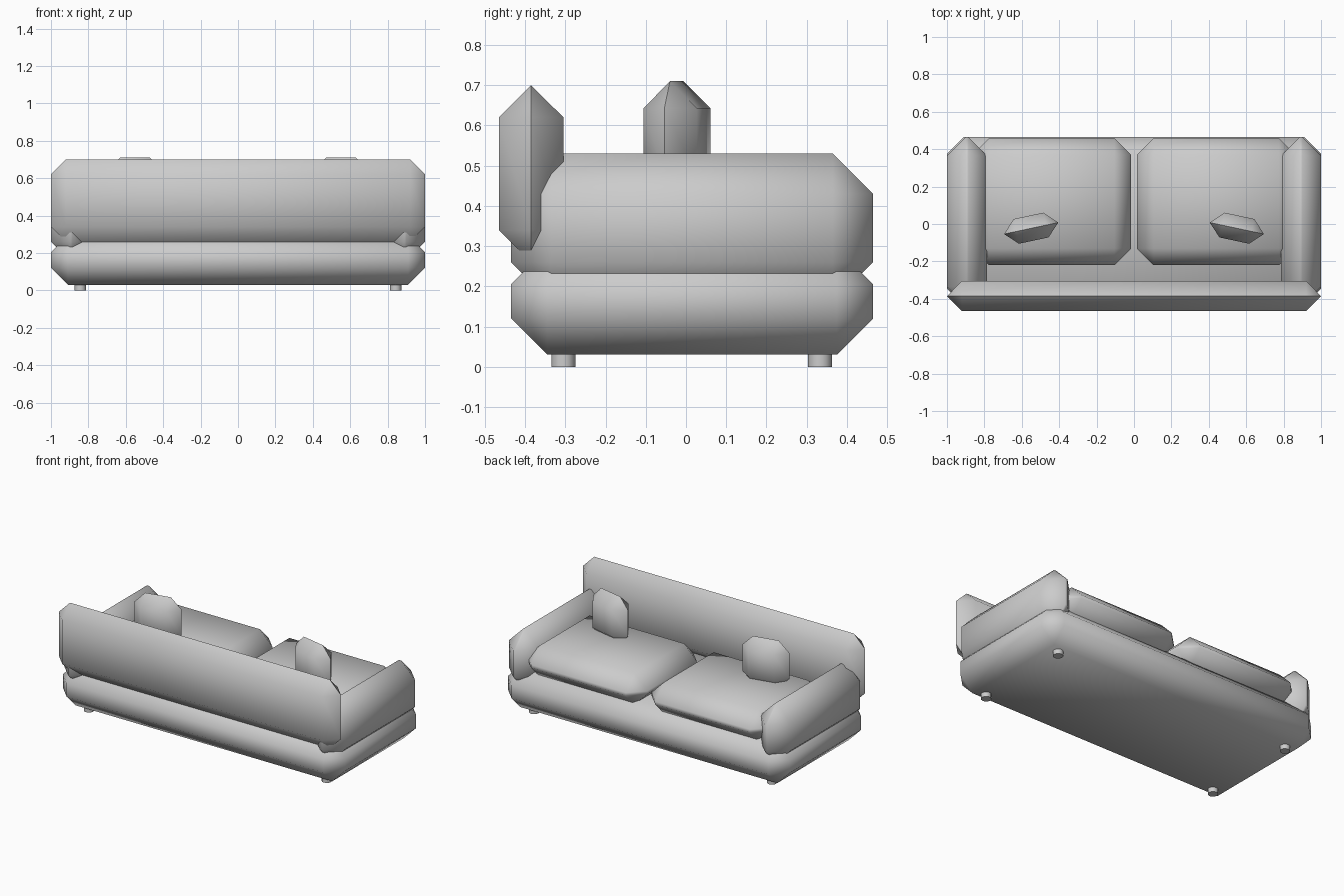
import bpy, bmesh, math
from mathutils import Matrix, Vector

cube = bpy.data.objects.get("Cube")
if cube:
    bpy.data.objects.remove(cube, do_unlink=True)

fabric = bpy.data.materials.new("light_grey")
fabric.use_nodes = True
GREY = (0.6, 0.6, 0.6, 1)
fabric.diffuse_color = GREY
fabric.node_tree.nodes["Principled BSDF"].inputs["Base Color"].default_value = GREY


def finish(name, bm, angle):
    """Turn a bmesh into a smooth shaded object."""
    bmesh.ops.recalc_face_normals(bm, faces=bm.faces)
    mesh = bpy.data.meshes.new(name)
    bm.to_mesh(mesh)
    bm.free()
    mesh.materials.append(fabric)
    obj = bpy.data.objects.new(name, mesh)
    bpy.context.collection.objects.link(obj)
    bpy.ops.object.select_all(action='DESELECT')
    obj.select_set(True)
    bpy.context.view_layer.objects.active = obj
    bpy.ops.object.shade_smooth_by_angle(angle=math.radians(angle))
    return obj


def padded_box(name, low, high, bevel, turn=0):
    """Box with every edge chamfered, turned about its own vertical axis."""
    low, high = Vector(low), Vector(high)
    bm = bmesh.new()
    bmesh.ops.create_cube(bm, size=1)
    bmesh.ops.scale(bm, vec=high - low, verts=bm.verts)
    bmesh.ops.bevel(bm, geom=bm.edges[:], offset=bevel, segments=1,
                    affect='EDGES', clamp_overlap=True)
    # Merge the seam where two chamfers meet in a ridge
    bmesh.ops.remove_doubles(bm, verts=bm.verts, dist=0.003)
    bmesh.ops.rotate(bm, verts=bm.verts,
                     matrix=Matrix.Rotation(math.radians(turn), 3, 'Z'))
    bmesh.ops.translate(bm, verts=bm.verts, vec=(low + high) / 2)
    return finish(name, bm, 60)


def leg(name, x, y):
    bm = bmesh.new()
    bmesh.ops.create_cone(bm, cap_ends=True, segments=12, radius1=0.03,
                          radius2=0.03, depth=0.05,
                          matrix=Matrix.Translation((x, y, 0.025)))
    return finish(name, bm, 40)


# Base and backrest
padded_box("base", (-1, -0.435, 0.03), (1, 0.465, 0.295), 0.09)
padded_box("backrest", (-1, -0.465, 0.26), (1, -0.305, 0.70), 0.0795)

# Arms, seat cushions, pillows and legs on both sides
for side, s in (("left", 1), ("right", -1)):
    def pair(name, x0, x1, y0, y1, z0, z1, bevel, turn=0):
        xa, xb = sorted((s * x0, s * x1))
        padded_box(f"{side}_{name}", (xa, y0, z0), (xb, y1, z1), bevel, s * turn)

    pair("arm", 0.785, 1, -0.435, 0.465, 0.16, 0.53, 0.1)
    pair("seat_cushion", 0.015, 0.865, -0.22, 0.46, 0.26, 0.46, 0.09)
    pair("pillow", 0.402, 0.698, -0.09, 0.045, 0.41, 0.71, 0.067, -12)
    leg(f"{side}_front_leg", s * 0.843, -0.305)
    leg(f"{side}_back_leg", s * 0.843, 0.333)
